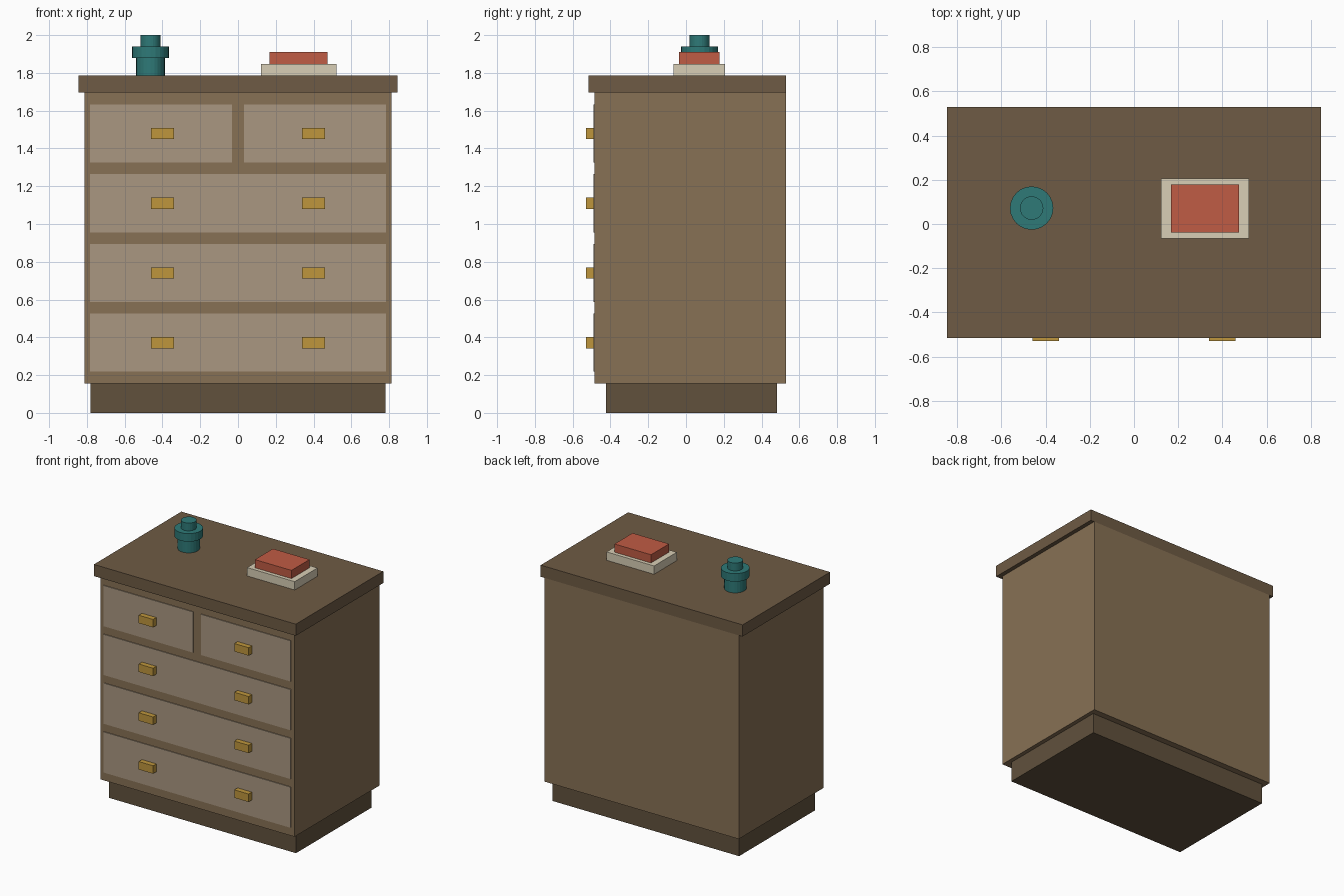
import bpy, bmesh
from mathutils import Matrix

if "Cube" in bpy.data.objects:
    bpy.data.objects.remove(bpy.data.objects["Cube"])


def material(name, rgb):
    m = bpy.data.materials.new(name)
    m.diffuse_color = [(c / 255) ** 2.2 for c in rgb] + [1]
    m.use_nodes = True
    m.node_tree.nodes["Principled BSDF"].inputs["Base Color"].default_value = m.diffuse_color
    return m


WOOD = material("wood", (134, 112, 85))
DARK = material("dark_wood", (110, 91, 70))
BASE = material("base_wood", (97, 82, 63))
PANEL = material("drawer_panel", (168, 150, 128))
BRASS = material("brass", (189, 149, 63))
TEAL = material("teal_glaze", (50, 121, 119))
CREAM = material("cream", (215, 205, 180))
RED = material("red", (190, 92, 70))


def finish(name, bm, mat):
    bmesh.ops.recalc_face_normals(bm, faces=bm.faces)
    me = bpy.data.meshes.new(name)
    bm.to_mesh(me)
    bm.free()
    me.materials.append(mat)
    ob = bpy.data.objects.new(name, me)
    bpy.context.collection.objects.link(ob)
    return ob


def box(name, x, y, z, mat):
    """Box from (min, max) ranges on each axis."""
    bm = bmesh.new()
    centre = [(a + b) / 2 for a, b in (x, y, z)]
    size = [b - a for a, b in (x, y, z)]
    bmesh.ops.create_cube(bm, size=1, matrix=Matrix.Translation(centre) @ Matrix.Diagonal((*size, 1)))
    return finish(name, bm, mat)


def turned(name, x, y, profile, mat, sides=24):
    """Solid of revolution from (radius, z) rings, capped at both ends."""
    bm = bmesh.new()
    rings = []
    for r, z in profile:
        ring = bmesh.ops.create_circle(bm, segments=sides, radius=r, matrix=Matrix.Translation((x, y, z)))
        rings.append(ring["verts"])
    for a, b in zip(rings, rings[1:]):
        for i in range(sides):
            j = (i + 1) % sides
            bm.faces.new((a[i], a[j], b[j], b[i]))
    bm.faces.new(rings[0])
    bm.faces.new(rings[-1])
    return finish(name, bm, mat)


# Carcass
box("plinth", (-0.782, 0.782), (-0.423, 0.482), (0, 0.156), BASE)
box("cabinet_body", (-0.813, 0.813), (-0.485, 0.53), (0.156, 1.697), WOOD)
box("top_slab", (-0.845, 0.845), (-0.516, 0.53), (1.697, 1.785), DARK)

# Drawer rows: three full-width, then a split pair at the top
for row in range(4):
    zc = 0.372 + 0.369 * row
    spans = [(-0.783, 0.783)] if row < 3 else [(-0.783, -0.032), (0.032, 0.783)]
    for i, span in enumerate(spans):
        box(f"drawer_front_{row + 1}_{i + 1}", span, (-0.491, -0.47), (zc - 0.154, zc + 0.154), PANEL)
    for side, label in ((-1, "left"), (1, "right")):
        xc = 0.4 * side
        box(f"handle_{row + 1}_{label}", (xc - 0.06, xc + 0.06), (-0.53, -0.488), (zc - 0.03, zc + 0.03), BRASS)

# Vase
turned("vase", -0.463, 0.072,
       [(0.076, 1.785), (0.076, 1.88), (0.098, 1.88), (0.098, 1.941), (0.053, 1.941), (0.053, 2.0)], TEAL)

# Stacked books
box("lower_book", (0.123, 0.521), (-0.066, 0.206), (1.785, 1.848), CREAM)
box("upper_book", (0.168, 0.474), (-0.038, 0.178), (1.848, 1.91), RED)
